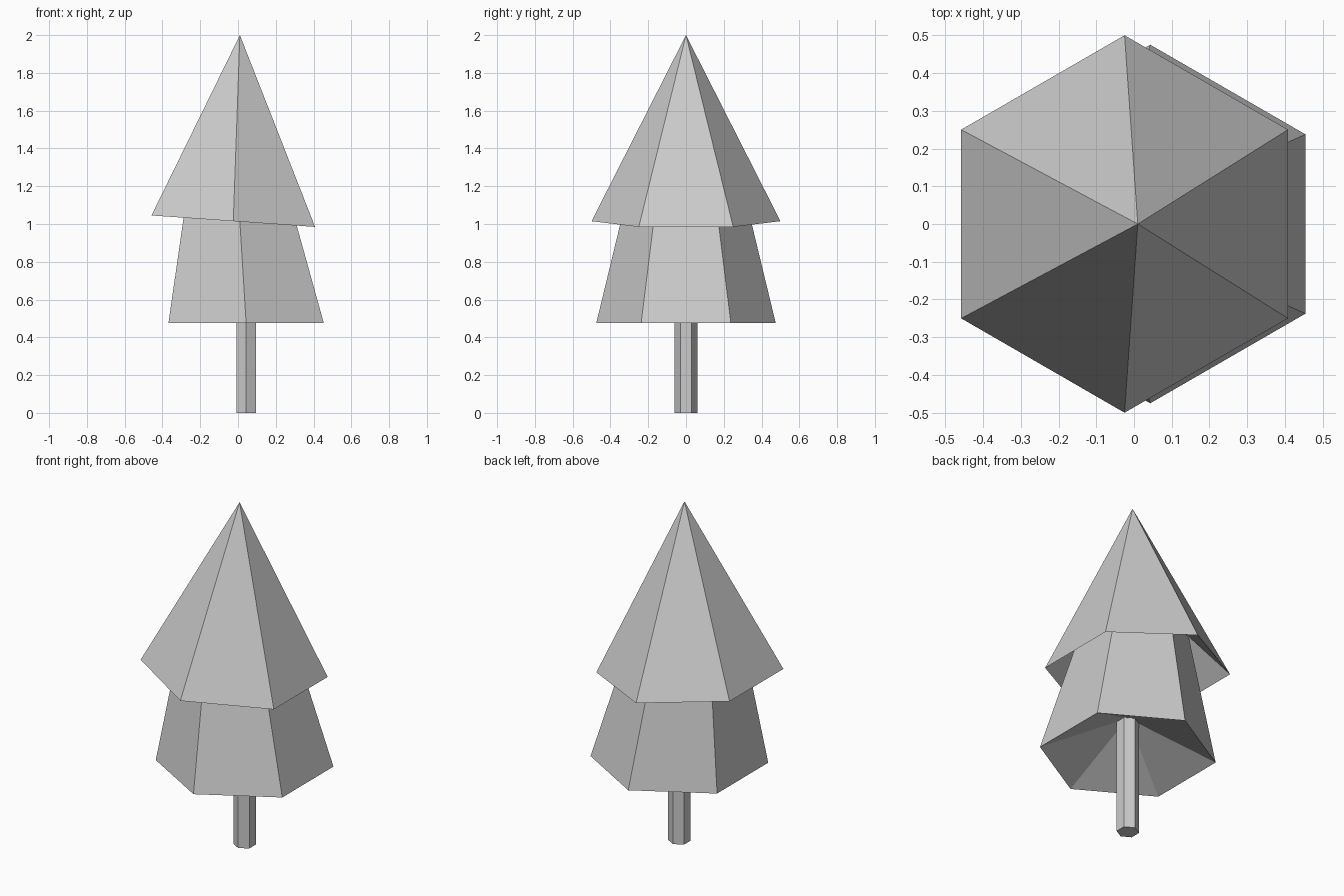
import bpy, bmesh
from math import sin, cos, pi

if "Cube" in bpy.data.objects:
    bpy.data.objects.remove(bpy.data.objects["Cube"])

SIDES = 6


def ring(bm, x, z, radius, tilt=0.0):
    """Hexagonal ring with corners on the y axis; tilt is the z slope along x."""
    verts = []
    for i in range(SIDES):
        a = pi / 2 + 2 * pi * i / SIDES
        dx = radius * cos(a)
        verts.append(bm.verts.new((x + dx, radius * sin(a), z + tilt * dx)))
    return verts


def bridge(bm, a, b):
    for i in range(SIDES):
        j = (i + 1) % SIDES
        bm.faces.new((a[i], a[j], b[j], b[i]))


def fan(bm, r, tip):
    v = bm.verts.new(tip)
    for i in range(SIDES):
        bm.faces.new((r[i], r[(i + 1) % SIDES], v))


def finish(bm, name):
    bmesh.ops.recalc_face_normals(bm, faces=bm.faces)
    mesh = bpy.data.meshes.new(name)
    bm.to_mesh(mesh)
    bm.free()
    bpy.context.collection.objects.link(bpy.data.objects.new(name, mesh))


# Trunk: thin hexagonal post running up into the foliage
bm = bmesh.new()
low, high = ring(bm, 0.043, 0, 0.06), ring(bm, 0.043, 0.72, 0.06)
bridge(bm, low, high)
bm.faces.new(low)
bm.faces.new(high)
finish(bm, "trunk")

# Lower foliage: leaning frustum with a hollowed underside
bm = bmesh.new()
low, high = ring(bm, 0.043, 0.475, 0.475), ring(bm, -0.003, 1.22, 0.295, -0.07)
bridge(bm, low, high)
bm.faces.new(high)
fan(bm, low, (0.043, 0, 0.70))
finish(bm, "lower_foliage")

# Upper foliage: tilted cone with a deeper hollow underneath
bm = bmesh.new()
rim = ring(bm, -0.025, 1.015, 0.5, -0.07)
fan(bm, rim, (0.01, 0, 2.0))
fan(bm, rim, (-0.01, 0, 1.52))
finish(bm, "upper_foliage")
